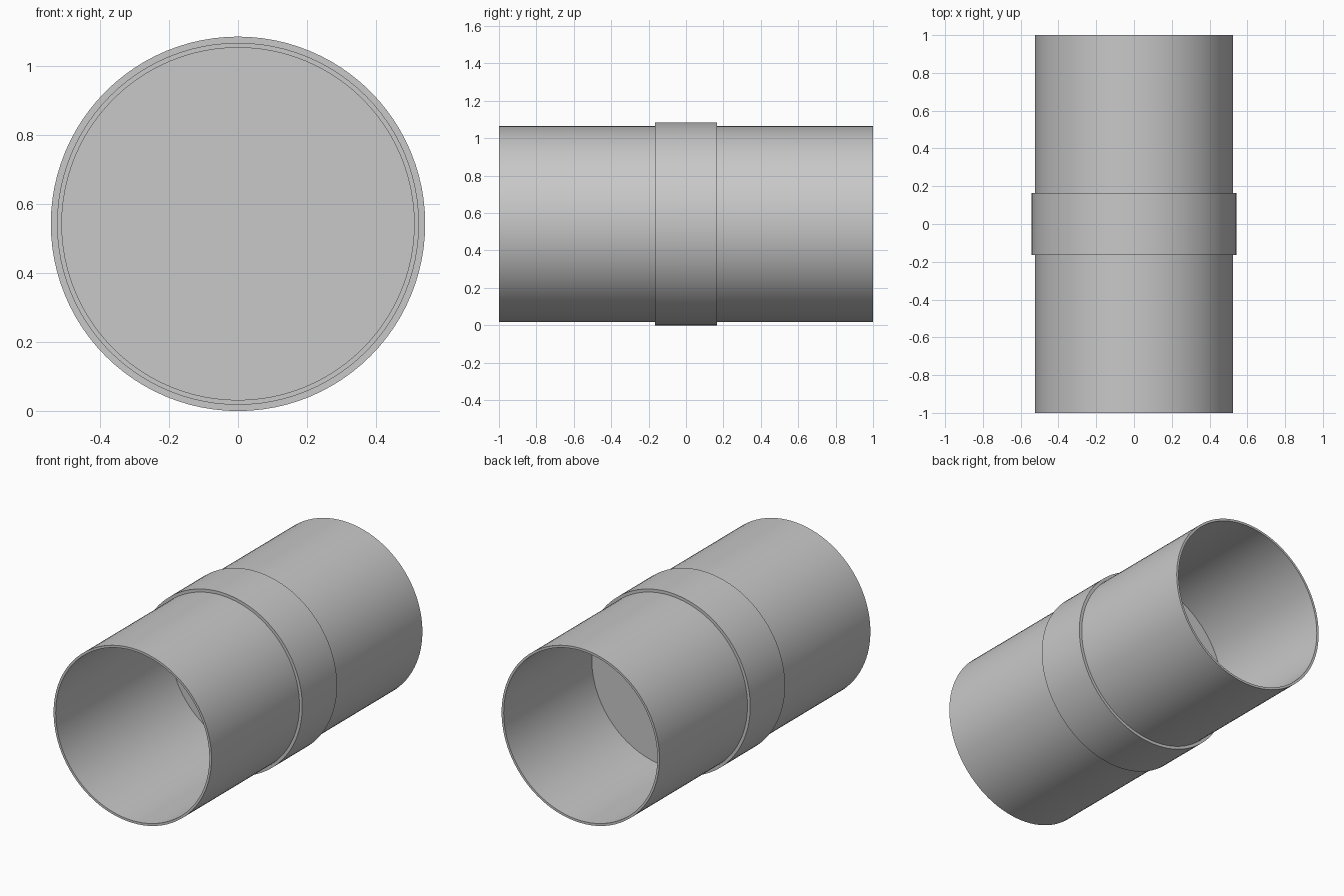
import bpy, bmesh, math
from mathutils import Vector

cube = bpy.data.objects.get("Cube")
if cube:
    bpy.data.objects.remove(cube, do_unlink=True)

SIDES = 96
COLLAR_R, TUBE_R, BORE_R = 0.542, 0.524, 0.51
COLLAR_HALF = 0.165
CENTRE = Vector((0, 0, COLLAR_R))

grey = bpy.data.materials.new("plain grey")
grey.use_nodes = True
colour = (0.58, 0.58, 0.58, 1)
grey.diffuse_color = colour
grey.node_tree.nodes["Principled BSDF"].inputs["Base Color"].default_value = colour


def finish(obj, name):
    obj.name = name
    obj.data.materials.append(grey)
    bpy.ops.object.select_all(action="DESELECT")
    obj.select_set(True)
    bpy.context.view_layer.objects.active = obj
    bpy.ops.object.shade_smooth_by_angle(angle=math.radians(30))


def ring(name, inner, outer, y0, y1):
    """Sweep a rectangular section around the lengthwise axis."""
    bm = bmesh.new()
    section = [(inner, y0), (outer, y0), (outer, y1), (inner, y1)]
    verts = [bm.verts.new((r, y, 0)) for r, y in section]
    edges = [bm.edges.new((verts[i], verts[i - 1])) for i in range(len(verts))]
    bmesh.ops.spin(bm, geom=verts + edges, cent=(0, 0, 0), axis=(0, 1, 0),
                   angle=math.tau, steps=SIDES, use_merge=True)
    bmesh.ops.remove_doubles(bm, verts=bm.verts, dist=0.0001)
    bmesh.ops.recalc_face_normals(bm, faces=bm.faces)
    mesh = bpy.data.meshes.new(name)
    bm.to_mesh(mesh)
    bm.free()
    obj = bpy.data.objects.new(name, mesh)
    obj.location = CENTRE
    bpy.context.collection.objects.link(obj)
    finish(obj, name)


# Open-ended pipe and the raised band around its middle
ring("pipe", BORE_R, TUBE_R, -1, 1)
ring("collar", TUBE_R - 0.005, COLLAR_R, -COLLAR_HALF, COLLAR_HALF)

# Solid partition closing the bore, in the back part of the collar
front, back = COLLAR_HALF / 2, COLLAR_HALF
bpy.ops.mesh.primitive_cylinder_add(
    vertices=SIDES, radius=BORE_R + 0.004, depth=back - front,
    location=CENTRE + Vector((0, (front + back) / 2, 0)),
    rotation=(math.pi / 2, 0, 0))
finish(bpy.context.object, "partition_disc")
